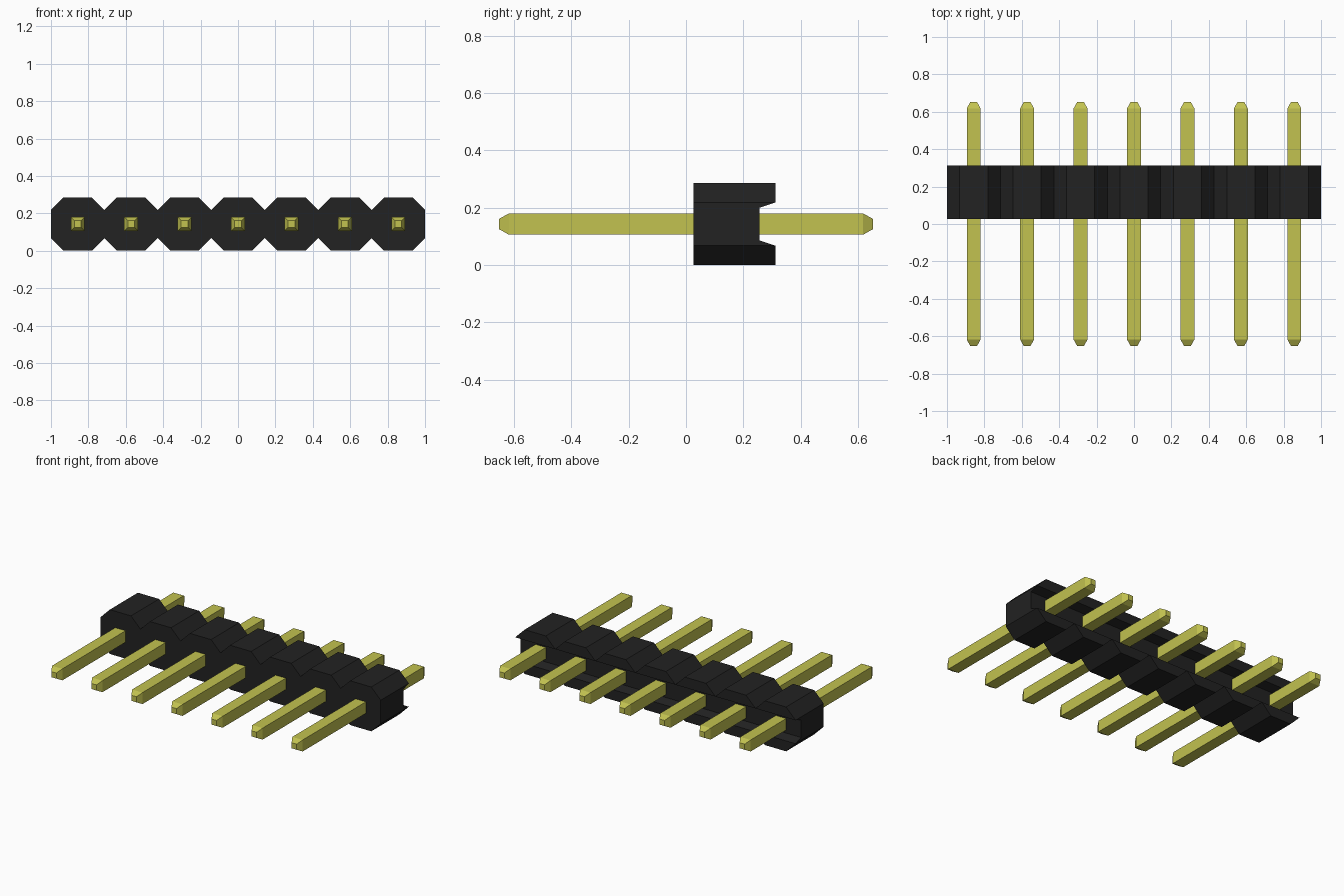
import bpy
import bmesh

cube = bpy.data.objects.get("Cube")
if cube:
    bpy.data.objects.remove(cube, do_unlink=True)

COUNT = 7
PITCH = 2 / COUNT
MID = PITCH / 2            # height of the pin axis
FLAT = 0.0755              # half length of each octagon flat
FRONT, BACK, FLOOR = 0.026, 0.312, 0.256


def material(name, colour):
    mat = bpy.data.materials.new(name)
    mat.use_nodes = True
    mat.diffuse_color = colour
    mat.node_tree.nodes["Principled BSDF"].inputs["Base Color"].default_value = colour
    return mat


def loft(name, rings, mat):
    """Skin a row of equal rings and cap both ends."""
    bm = bmesh.new()
    loops = [[bm.verts.new(p) for p in ring] for ring in rings]
    n = len(loops[0])
    for a, b in zip(loops, loops[1:]):
        for i in range(n):
            j = (i + 1) % n
            bm.faces.new((a[i], a[j], b[j], b[i]))
    bm.faces.new(loops[0])
    bm.faces.new(reversed(loops[-1]))
    bmesh.ops.remove_doubles(bm, verts=bm.verts, dist=0.0001)
    bmesh.ops.recalc_face_normals(bm, faces=bm.faces)
    mesh = bpy.data.meshes.new(name)
    bm.to_mesh(mesh)
    bm.free()
    mesh.materials.append(mat)
    obj = bpy.data.objects.new(name, mesh)
    bpy.context.collection.objects.link(obj)
    return obj


black = material("black_plastic", (0.016, 0.016, 0.016, 1))
gold = material("yellow_metal", (0.54, 0.54, 0.08, 1))


# Housing: joined octagonal cells with a tapered groove along the back
def section(x, half):
    upper = [(FRONT, half), (BACK, half), (BACK, FLAT), (FLOOR, 0.057)]
    lower = [(y, -z) for y, z in reversed(upper)]
    return [(x, y, MID + z) for y, z in upper + lower]


centres = [(i - (COUNT - 1) / 2) * PITCH for i in range(COUNT)]
stations = [section(-1, FLAT)]
for c in centres:
    stations += [section(c - FLAT, MID), section(c + FLAT, MID),
                 section(c + MID, FLAT)]
loft("housing", stations, black)

# Pins: square bars with tapered tips
for number, c in enumerate(centres, 1):
    rings = []
    for y, r in ((-0.652, 0.018), (-0.618, 0.037), (0.618, 0.037), (0.652, 0.018)):
        rings.append([(c + sx * r, y, MID + sz * r)
                      for sx, sz in ((-1, -1), (1, -1), (1, 1), (-1, 1))])
    loft(f"pin_{number}", rings, gold)
